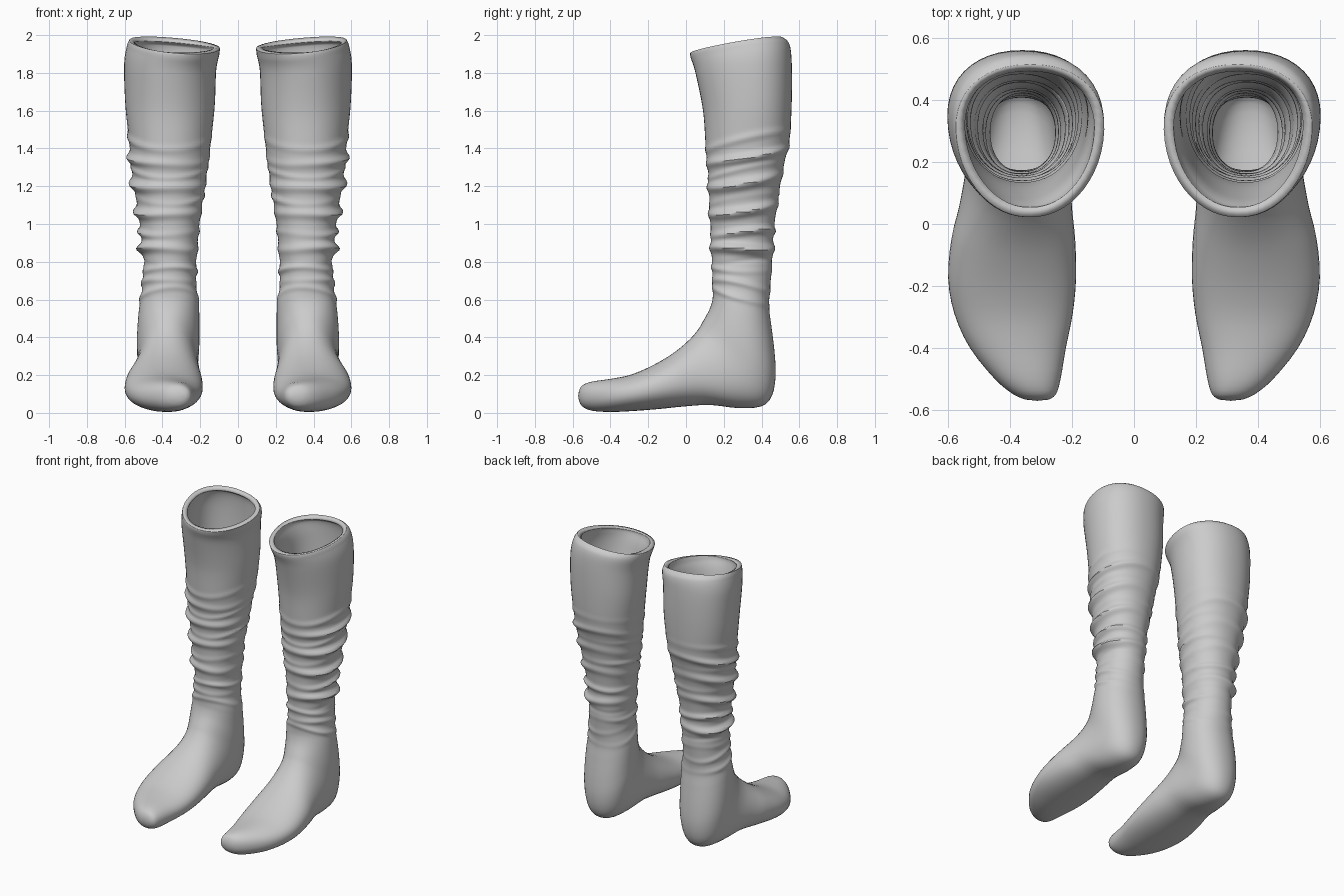
import bpy, bmesh
from math import sin, cos, pi, exp, radians, copysign
from mathutils import Vector

if "Cube" in bpy.data.objects:
    bpy.data.objects.remove(bpy.data.objects["Cube"])

SEG = 48

# Section rows: shin/instep point (y, z), heel/sole point (y, z), inner x, outer x
FOOT = [
    (-.567, .115, -.567, .065, .275, .35),
    (-.55, .145, -.55, .035, .252, .39),
    (-.50, .165, -.50, .012, .237, .45),
    (-.40, .18, -.40, .005, .220, .53),
    (-.30, .20, -.28, .01, .198, .58),
    (-.20, .24, -.15, .02, .187, .60),
    (-.10, .295, 0, .035, .190, .59),
    (-.03, .345, .13, .042, .20, .565),
    (.03, .40, .28, .025, .205, .545),
    (.07, .45, .40, .035, .210, .535),
    (.09, .485, .455, .09, .210, .533),
    (.11, .52, .475, .20, .205, .535),
    (.125, .55, .468, .33, .205, .533),
    (.137, .585, .452, .46, .205, .527),
]
LEG = [
    (.142, .62, .44, .56, .208, .518),
    (.142, .69, .445, .66, .222, .505),
    (.138, .80, .457, .80, .220, .50),
    (.132, .95, .463, .95, .210, .513),
    (.126, 1.10, .485, 1.12, .190, .535),
    (.120, 1.25, .515, 1.30, .165, .56),
    (.105, 1.40, .548, 1.45, .145, .575),
    (.090, 1.60, .56, 1.65, .125, .595),
    (.050, 1.80, .56, 1.85, .118, .60),
    (.025, 1.88, .548, 1.95, .102, .585),
    (.022, 1.905, .515, 1.985, .099, .572),
]
# Slouch folds: height, front-to-back tilt, size, half thickness, strongest angle (0 = outside)
FOLDS = [
    (.61, -.05, .010, .018, -60), (.68, -.03, .011, .018, -20),
    (.755, -.01, .014, .016, -120), (.80, .01, -.006, .014, 60),
    (.87, 0, .036, .024, 0), (.955, .01, .024, .018, 40),
    (1.07, .025, .030, .024, -20), (1.14, .03, .012, .015, 180),
    (1.22, .035, .030, .026, -30), (1.29, .04, .010, .014, -90),
    (1.355, .045, .024, .022, 0), (1.45, .05, .010, .018, -40),
]


def spline(rows, i, t):
    """Smooth interpolation between section rows i and i + 1."""
    p = [rows[min(max(i + k, 0), len(rows) - 1)] for k in (-1, 0, 1, 2)]
    return [.5 * (2 * b + (c - a) * t + (2 * a - 5 * b + 4 * c - d) * t * t
                  + (3 * b - a - 3 * c + d) * t ** 3) for a, b, c, d in zip(*p)]


def section(row):
    """Rounded section between the front and back points, with folds on the leg."""
    yf, zf, yb, zb, x0, x1 = row
    zc = (zf + zb) / 2
    up = min(max((zc - 1.0) / .9, 0), 1)
    pts = []
    for k in range(SEG):
        a = 2 * pi * k / SEG
        c, s = [copysign(abs(v) ** .93, v) for v in (cos(a), sin(a))]
        x = c * (x1 - x0) / 2 * (1 + .14 * up * s)          # egg shape, wide calf
        y = (yf + yb) / 2 + s * (yb - yf) / 2
        z = zc + s * (zb - zf) / 2 + .09 * x * up ** 4       # slanted opening
        push = 0
        if zc > .5:
            for z0, tilt, amp, w, peak in FOLDS:
                d = (z - z0 - tilt * s - .008 * sin(2 * a + z0 * 40)) / w
                if abs(d) < 4:
                    push += amp * (.6 + .4 * cos(a - radians(peak))) * exp(-d * d)
        pts.append(Vector(((x0 + x1) / 2 + x + c * push, y + .6 * s * push, z)))
    return pts


def make_sock(name, side):
    rows = FOOT + LEG
    sections = []
    for i in range(len(rows) - 1):
        n = 3 if i < len(FOOT) - 1 else 14
        sections += [section(spline(rows, i, j / n)) for j in range(n)]
    sections.append(section(rows[-1]))

    bm = bmesh.new()
    rings = [[bm.verts.new((p.x * side, p.y, p.z)) for p in s] for s in sections]
    for r, q in zip(rings, rings[1:]):
        for k in range(SEG):
            m = (k + 1) % SEG
            bm.faces.new((r[k], r[m], q[m], q[k]))
    # toe tip
    tip = bm.verts.new((.312 * side, -.571, .09))
    for k in range(SEG):
        bm.faces.new((tip, rings[0][(k + 1) % SEG], rings[0][k]))
    bmesh.ops.recalc_face_normals(bm, faces=bm.faces)
    # make sure the toe faces outward so the cloth thickens inward
    tip.link_faces[0].normal_update()
    if tip.link_faces[0].normal.y > 0:
        bmesh.ops.reverse_faces(bm, faces=bm.faces)
    mesh = bpy.data.meshes.new(name)
    bm.to_mesh(mesh)
    bm.free()
    ob = bpy.data.objects.new(name, mesh)
    bpy.context.collection.objects.link(ob)

    # cloth thickness
    cloth = ob.modifiers.new("cloth", 'SOLIDIFY')
    cloth.thickness = .032
    cloth.offset = -1
    bpy.ops.object.select_all(action='DESELECT')
    ob.select_set(True)
    bpy.context.view_layer.objects.active = ob
    bpy.ops.object.shade_smooth_by_angle(angle=radians(40))


make_sock("right_sock", 1)
make_sock("left_sock", -1)
